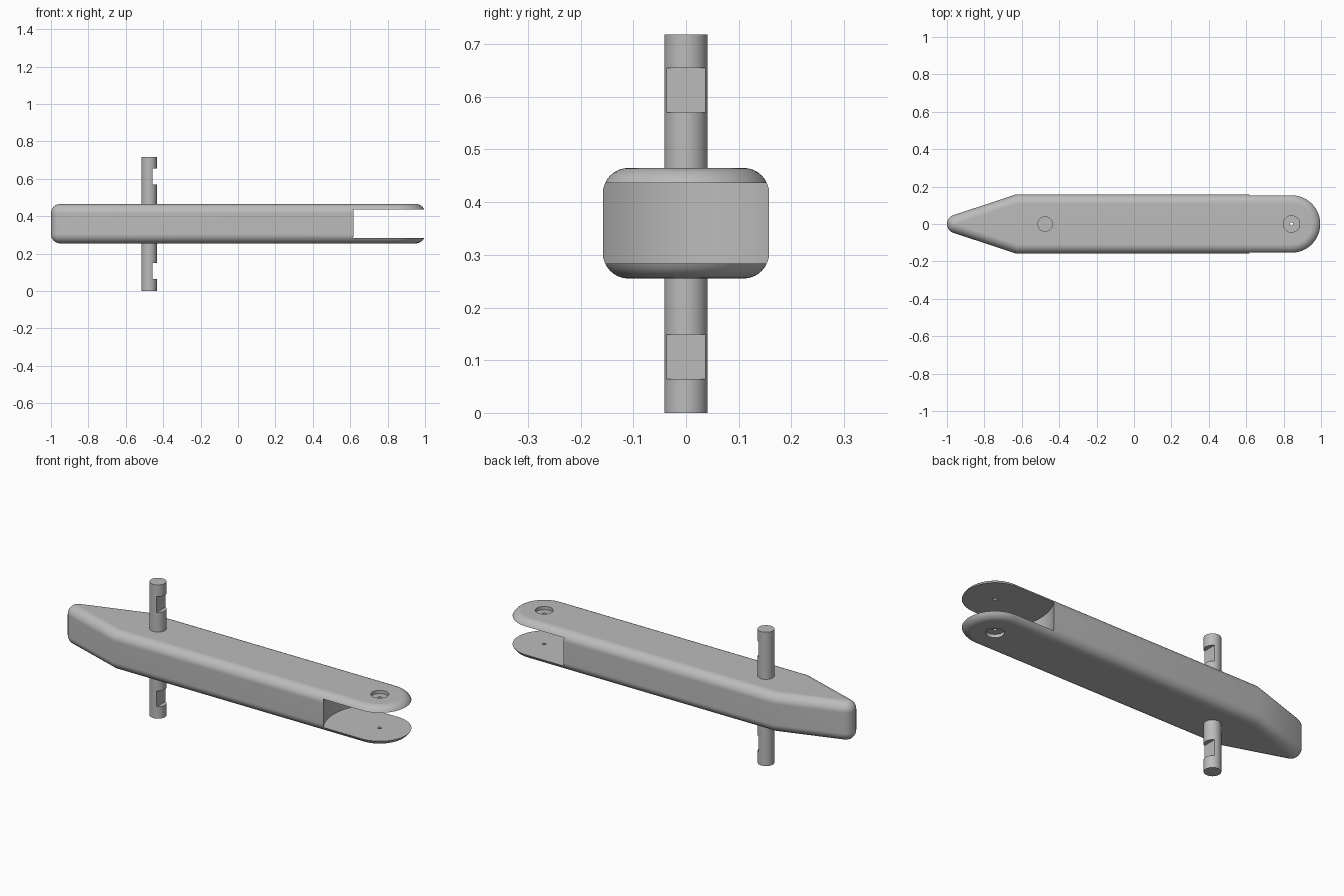
import bpy, bmesh
from math import radians, sin, cos, tan, pi

cube = bpy.data.objects.get("Cube")
if cube:
    bpy.data.objects.remove(cube, do_unlink=True)

grey = bpy.data.materials.new("light grey")
grey.use_nodes = True
grey.diffuse_color = (0.5, 0.5, 0.5, 1)
grey.node_tree.nodes["Principled BSDF"].inputs["Base Color"].default_value = (0.5, 0.5, 0.5, 1)

HALF_W, BOTTOM, TOP, FILLET = 0.158, 0.255, 0.465, 0.049
PIVOT_X, NOSE_X, NOSE_R, SHOULDER_X = 0.842, -0.95, 0.05, -0.63
TAPER = radians(17.7)
ROD_X, ROD_R, ROD_H = -0.475, 0.041, 0.718


def add_object(name, bm):
    bmesh.ops.recalc_face_normals(bm, faces=bm.faces)
    mesh = bpy.data.meshes.new(name)
    bm.to_mesh(mesh)
    bm.free()
    obj = bpy.data.objects.new(name, mesh)
    mesh.materials.append(grey)
    bpy.context.collection.objects.link(obj)
    return obj


def cylinder(name, x, radius, z0, z1, sides=64):
    bpy.ops.mesh.primitive_cylinder_add(vertices=sides, radius=radius, depth=z1 - z0,
                                        location=(x, 0, (z0 + z1) / 2))
    obj = bpy.context.object
    obj.name = name
    obj.data.materials.append(grey)
    return obj


def box(name, x0, x1, y, z0, z1):
    bpy.ops.mesh.primitive_cube_add(size=1, location=((x0 + x1) / 2, 0, (z0 + z1) / 2))
    obj = bpy.context.object
    obj.name = name
    obj.scale = (x1 - x0, 2 * y, z1 - z0)
    obj.data.materials.append(grey)
    return obj


def activate(obj):
    bpy.ops.object.select_all(action='DESELECT')
    obj.select_set(True)
    bpy.context.view_layer.objects.active = obj


def cut(obj, cutters):
    for cutter in cutters:
        mod = obj.modifiers.new("cut", 'BOOLEAN')
        mod.operation, mod.solver, mod.object = 'DIFFERENCE', 'EXACT', cutter
        activate(obj)
        bpy.ops.object.modifier_apply(modifier=mod.name)
        bpy.data.objects.remove(cutter, do_unlink=True)


def finish(obj):
    activate(obj)
    bpy.ops.object.shade_smooth_by_angle(angle=radians(30))
    mod = obj.modifiers.new("even shading", 'WEIGHTED_NORMAL')
    mod.keep_sharp = True


def arc(x, radius, start, end, steps):
    angles = [start + (end - start) * i / steps for i in range(steps + 1)]
    return [(x + radius * cos(a), radius * sin(a)) for a in angles]


def outline(inset):
    """Arm outline: round tail, sloped shoulders, small round nose."""
    shoulder = (SHOULDER_X + inset * tan(TAPER / 2), HALF_W - inset)
    tail = arc(PIVOT_X, HALF_W - inset, -pi / 2, pi / 2, 48)
    nose = arc(NOSE_X, NOSE_R - inset, pi / 2 + TAPER, 3 * pi / 2 - TAPER, 20)
    return tail + [shoulder] + nose + [(shoulder[0], -shoulder[1])]


# Arm body: outline rings that roll over at the top and bottom edges
STEPS = 8
rolls = [pi / 2 * i / STEPS for i in range(STEPS + 1)]
levels = [(FILLET * (1 - sin(a)), BOTTOM + FILLET * (1 - cos(a))) for a in rolls]
levels += [(inset, BOTTOM + TOP - z) for inset, z in reversed(levels)]
bm = bmesh.new()
rings = [[bm.verts.new((x, y, z)) for x, y in outline(inset)] for inset, z in levels]
for low, high in zip(rings, rings[1:]):
    for i in range(len(low)):
        j = (i + 1) % len(low)
        bm.faces.new((low[i], low[j], high[j], high[i]))
bm.faces.new(rings[0])
bm.faces.new(rings[-1])
arm = add_object("arm_body", bm)

# Fork slot with a concave end wall, pivot bores and pin hole
BORE = 0.018
cut(arm, [
    cylinder("slot_cutter", PIVOT_X, 0.274, 0.284, 0.436, 128),
    cylinder("top_bore_cutter", PIVOT_X, 0.044, TOP - BORE, TOP + 0.05),
    cylinder("bottom_bore_cutter", PIVOT_X, 0.044, BOTTOM - 0.05, BOTTOM + BORE),
    cylinder("pin_hole_cutter", PIVOT_X, 0.009, 0.2, 0.52, 24),
])
finish(arm)

# Cross rod with a flat notch near each end
rod = cylinder("cross_rod", ROD_X, ROD_R, 0, ROD_H)
notch_x = ROD_X + 0.018
cut(rod, [box("notch_cutter", notch_x, notch_x + 0.1, 0.1, z, z + 0.085)
          for z in (0.064, 0.57)])
finish(rod)
